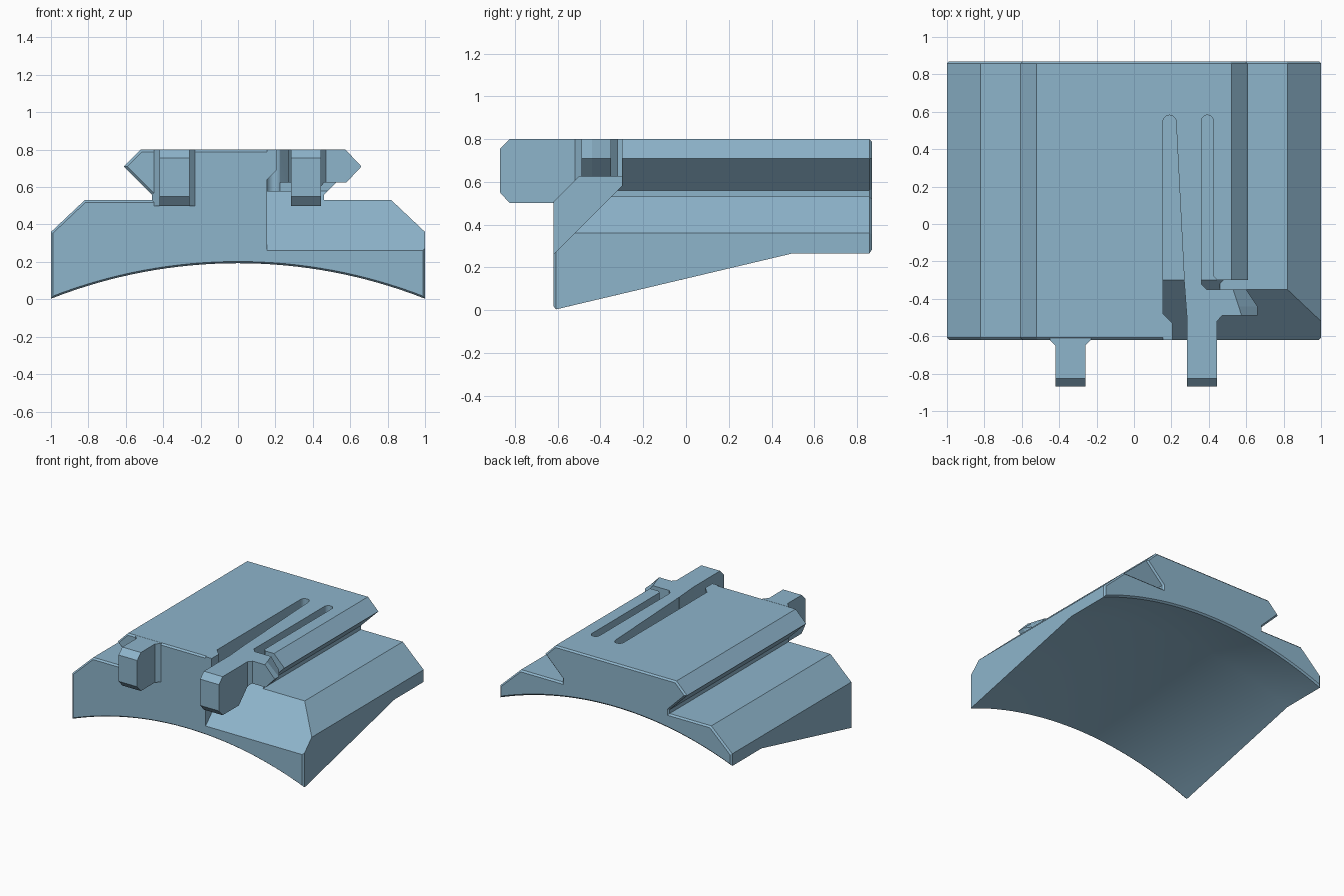
import bpy, bmesh, math

if "Cube" in bpy.data.objects:
    bpy.data.objects.remove(bpy.data.objects["Cube"])

blue = bpy.data.materials.new("light_steel_blue")
blue.diffuse_color = (0.27, 0.46, 0.60, 1)
blue.use_nodes = True
blue.node_tree.nodes["Principled BSDF"].inputs["Base Color"].default_value = blue.diffuse_color


def loft(name, sections, bevel=0):
    """Solid through matching rings of 3D points; optional bevel on end rims."""
    bm = bmesh.new()
    rings = [[bm.verts.new(p) for p in s] for s in sections]
    n = len(rings[0])
    for a, b in zip(rings, rings[1:]):
        for i in range(n):
            j = (i + 1) % n
            bm.faces.new((a[i], a[j], b[j], b[i]))
    caps = [bm.faces.new(rings[0][::-1]), bm.faces.new(rings[-1])]
    bmesh.ops.recalc_face_normals(bm, faces=bm.faces[:])
    if bevel:
        rim = list({e for f in caps for e in f.edges})
        bmesh.ops.bevel(bm, geom=rim, offset=bevel, offset_type='OFFSET',
                        segments=1, affect='EDGES', clamp_overlap=True)
    me = bpy.data.meshes.new(name)
    bm.to_mesh(me)
    bm.free()
    me.materials.append(blue)
    ob = bpy.data.objects.new(name, me)
    bpy.context.collection.objects.link(ob)
    return ob


def plan(name, pts, z0, z1):
    """Extrude an (x, y) outline upwards."""
    return loft(name, [[(x, y, z) for x, y in pts] for z in (z0, z1)])


def side(name, pts, x0, x1):
    """Extrude a (y, z) outline sideways."""
    return loft(name, [[(x, y, z) for y, z in pts] for x in (x0, x1)])


def boolean(target, tool, op):
    """Apply a boolean and drop the tool."""
    m = target.modifiers.new("cut", 'BOOLEAN')
    m.operation, m.object, m.solver = op, tool, 'EXACT'
    bpy.context.view_layer.objects.active = target
    bpy.ops.object.modifier_apply(modifier=m.name)
    bpy.data.objects.remove(tool)


def smooth(ob):
    bpy.ops.object.select_all(action='DESELECT')
    ob.select_set(True)
    bpy.context.view_layer.objects.active = ob
    bpy.ops.object.shade_smooth_by_angle(angle=math.radians(15))


# Body: dovetail rail on a saddle base, with a rising curved underside
half = [(1, 0.36), (0.82, 0.53), (0.46, 0.53), (0.46, 0.56), (0.61, 0.71), (0.52, 0.80)]
upper = half + [(-x, z) for x, z in reversed(half)]
R, SAG, N = 2.73, 0.19, 32
arc = []
for i in range(N + 1):
    x = -1 + 2 * i / N
    arc.append((x, SAG - R + math.sqrt(R * R - x * x)))


def body_section(y, lift):
    return [(x, y, z) for x, z in upper] + [(x, y, z + lift) for x, z in arc]


body = loft("body", [body_section(-0.62, 0), body_section(0.5, 0.265),
                     body_section(0.87, 0.265)], bevel=0.012)

# Sloped cutaway at the front right, under and around the clip
boolean(body, side("front_cutter", [(-0.3, 0.95), (-0.3, 0.58), (-0.8, 0.08), (-0.8, 0.95)],
                   0.155, 1.3), 'DIFFERENCE')


# Two round-ended slots and the gap below freeing the spring arm
def round_end(cx, cy, r):
    return [(cx + r * math.cos(a), cy + r * math.sin(a))
            for a in (math.pi * k / 10 for k in range(11))]


slot_1 = [(0.155, -0.35), (0.271, -0.35)] + round_end(0.19, 0.547, 0.035)
slot_2 = [(0.36, -0.35), (0.47, -0.35), (0.455, -0.31), (0.425, -0.28)] \
    + round_end(0.3925, 0.55, 0.0325)
gap = [(0.155, -0.35), (0.425, -0.35), (0.425, 0.55), (0.155, 0.55)]
boolean(body, plan("slot_cutter", slot_1, 0.58, 0.95), 'DIFFERENCE')
boolean(body, plan("slot_cutter", slot_2, 0.58, 0.95), 'DIFFERENCE')
boolean(body, plan("gap_cutter", gap, 0.58, 0.625), 'DIFFERENCE')
smooth(body)

# Side outlines shared by the fixed tab and the clip handle
nose = [(-0.825, 0.80), (-0.87, 0.755), (-0.87, 0.55), (-0.825, 0.50)]

# Fixed tab on the front left
tab = plan("fixed_tab", [(-0.45, -0.61), (-0.45, -0.62), (-0.42, -0.65), (-0.42, -0.95),
                         (-0.26, -0.95), (-0.26, -0.65), (-0.23, -0.62), (-0.23, -0.61)], 0.4, 0.9)
boolean(tab, side("tab_trim", nose + [(-0.5, 0.50), (-0.5, 0.80)], -0.6, 0), 'INTERSECT')

# Clip handle continuing the spring arm to the front
handle = plan("clip_handle", [(0.268, -0.3), (0.283, -0.5), (0.283, -0.95), (0.445, -0.95),
                              (0.445, -0.52), (0.47, -0.49), (0.47, -0.35), (0.39, -0.35),
                              (0.36, -0.32), (0.36, -0.3)], 0.4, 0.9)
boolean(handle, side("handle_trim", nose + [(-0.625, 0.50), (-0.5, 0.625), (-0.2, 0.625),
                                            (-0.2, 0.80)], 0.1, 0.7), 'INTERSECT')

# Wedge-shaped catch on the clip
catch = loft("clip_catch", [
    [(0.47, y, 0.625), (tip - 0.08, y, 0.625), (tip, y, 0.71), (top, y, 0.80), (0.47, y, 0.80)]
    for y, tip, top in ((-0.49, 0.66, 0.575), (-0.44, 0.66, 0.56), (-0.35, 0.60, 0.53))])

# Stop limiting the inward travel of the clip
loft("clip_stop", [[(0.155, -0.62, z), (0.155 + w, -0.62, z), (0.155 + w, -0.48 - w, z),
                    (0.155, -0.48, z)]
                   for z, w in ((0.64, 0.002), (0.69, 0.052), (0.80, 0.052))])
